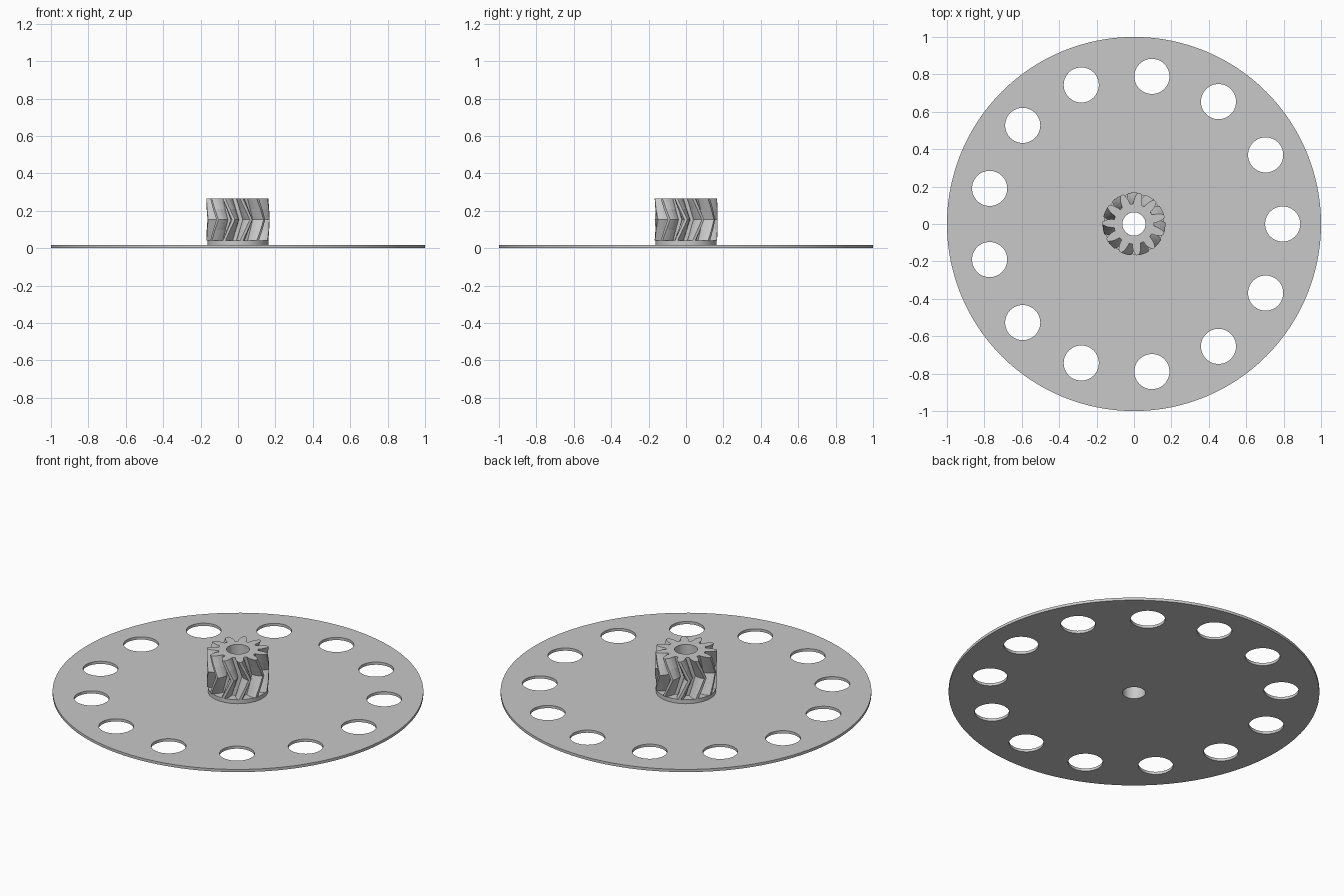
import bpy
import bmesh
from math import cos, sin, pi, radians

if "Cube" in bpy.data.objects:
    bpy.data.objects.remove(bpy.data.objects["Cube"], do_unlink=True)

PLATE_TOP = 0.016
COLLAR_TOP = 0.04
GEAR_TOP = 0.265
BORE = 0.062
TEETH = 11
HOLES = 13

grey = bpy.data.materials.new("plain grey")
grey.use_nodes = True
grey.diffuse_color = (0.58, 0.58, 0.58, 1)
grey.node_tree.nodes["Principled BSDF"].inputs["Base Color"].default_value = grey.diffuse_color


def add_object(name, bm):
    bmesh.ops.recalc_face_normals(bm, faces=bm.faces)
    mesh = bpy.data.meshes.new(name)
    bm.to_mesh(mesh)
    bm.free()
    mesh.materials.append(grey)
    obj = bpy.data.objects.new(name, mesh)
    bpy.context.collection.objects.link(obj)
    return obj


def pierced_disc(name, circles, bottom, top):
    """Flat disc; circles are (x, y, radius, sides), outline first, then holes."""
    curve = bpy.data.curves.new(name + " outline", "CURVE")
    curve.dimensions = "2D"
    curve.fill_mode = "BOTH"
    curve.extrude = (top - bottom) / 2
    for x, y, r, sides in circles:
        spline = curve.splines.new("POLY")
        spline.points.add(sides - 1)
        spline.use_cyclic_u = True
        for i, p in enumerate(spline.points):
            a = 2 * pi * i / sides
            p.co = (x + r * cos(a), y + r * sin(a), 0, 1)
    helper = bpy.data.objects.new(name + " helper", curve)
    bpy.context.collection.objects.link(helper)
    bpy.context.view_layer.update()
    evaluated = helper.evaluated_get(bpy.context.evaluated_depsgraph_get())
    mesh = bpy.data.meshes.new_from_object(evaluated)
    bm = bmesh.new()
    bm.from_mesh(mesh)
    bpy.data.objects.remove(helper, do_unlink=True)
    bpy.data.curves.remove(curve)
    bpy.data.meshes.remove(mesh)
    bmesh.ops.remove_doubles(bm, verts=bm.verts, dist=0.0001)
    bmesh.ops.translate(bm, verts=bm.verts, vec=(0, 0, (top + bottom) / 2))
    return add_object(name, bm)


# Thin plate with a ring of round holes and a central bore
ring = [(0.795 * cos(2 * pi * k / HOLES), 0.795 * sin(2 * pi * k / HOLES), 0.094, 48)
        for k in range(HOLES)]
pierced_disc("plate", [(0, 0, 1, 128), (0, 0, BORE, 48)] + ring, 0, PLATE_TOP)

# Low collar under the gear
pierced_disc("collar", [(0, 0, 0.162, 64), (0, 0, BORE, 48)], PLATE_TOP, COLLAR_TOP)


def herringbone_gear(name):
    # One flank as (radius, half angle in degrees), mirrored to make a tooth
    flank = [(0.108, 11), (0.122, 10.4), (0.14, 8.2), (0.155, 5.4), (0.168, 2.6)]
    tooth = [(r, -a) for r, a in flank] + [(r, a) for r, a in reversed(flank)]
    outline = [(r, radians(a) + 2 * pi * k / TEETH) for k in range(TEETH) for r, a in tooth]
    count = len(outline)
    middle = (COLLAR_TOP + GEAR_TOP) / 2
    twist = radians(200 / TEETH)
    bm = bmesh.new()
    layers = []
    for step in (-1, -0.5, 0, 0.5, 1):
        z = middle + step * (GEAR_TOP - COLLAR_TOP) / 2
        turn = -abs(step) * twist
        outer = [bm.verts.new((r * cos(a + turn), r * sin(a + turn), z)) for r, a in outline]
        inner = [bm.verts.new((BORE * cos(a), BORE * sin(a), z)) for r, a in outline]
        layers.append((outer, inner))

    def join(first, second):
        for i in range(count):
            j = (i + 1) % count
            bm.faces.new((first[i], first[j], second[j], second[i]))

    # Tooth and bore walls
    for low, high in zip(layers, layers[1:]):
        join(low[0], high[0])
        join(low[1], high[1])
    # End faces: turned teeth meet the unturned bore points
    for outer, inner in (layers[0], layers[-1]):
        join(outer, inner)
    return add_object(name, bm)


# Double-helical gear standing on the collar
herringbone_gear("herringbone_gear")
